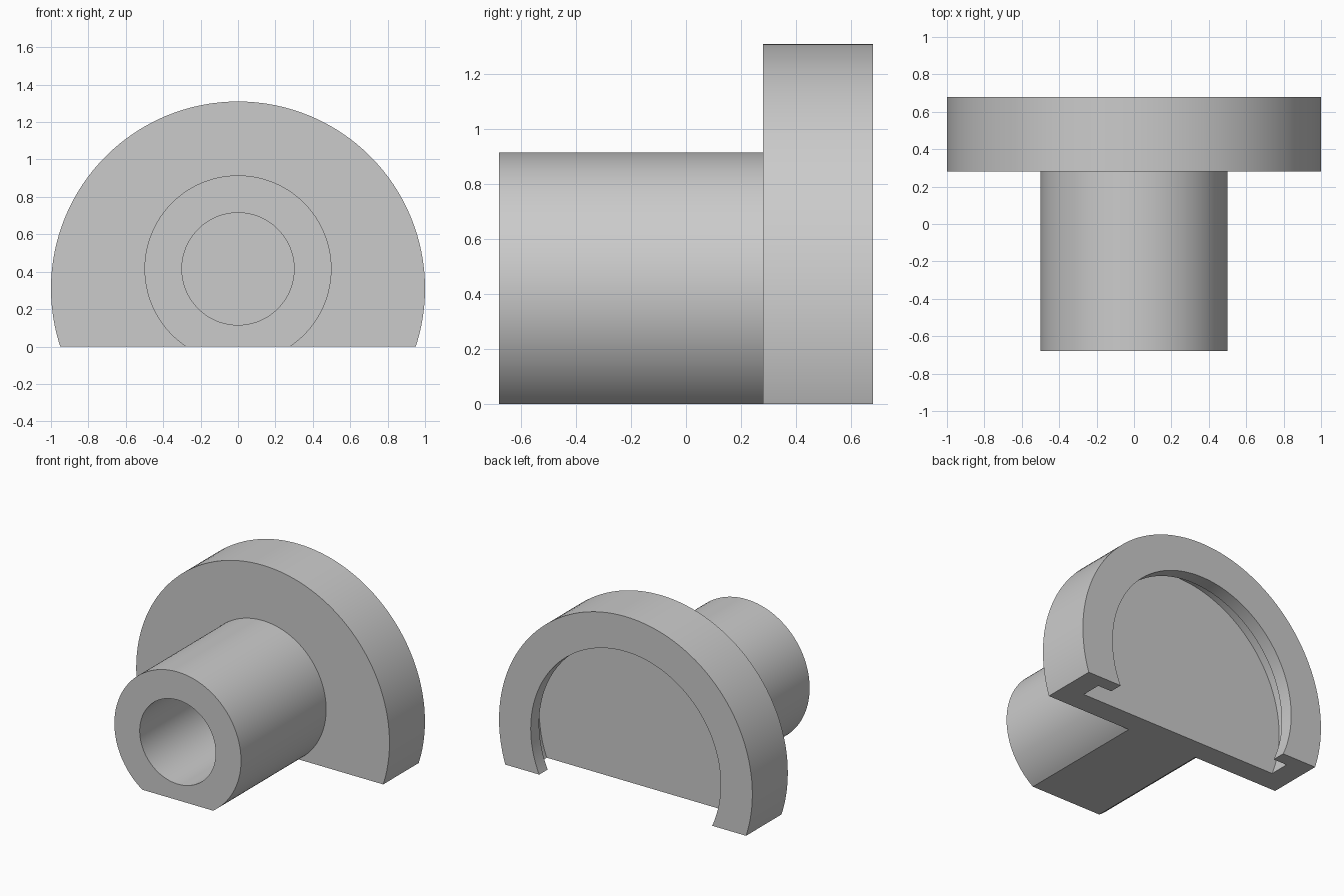
import bpy
import bmesh
from math import pi, radians
from mathutils import Vector

if "Cube" in bpy.data.objects:
    bpy.data.objects.remove(bpy.data.objects["Cube"])

grey = bpy.data.materials.new("plain grey")
grey.use_nodes = True
colour = (0.6, 0.6, 0.6, 1)
grey.diffuse_color = colour
grey.node_tree.nodes["Principled BSDF"].inputs["Base Color"].default_value = colour


def cut_lathe(name, profile, axis_z):
    """Revolve (radius, y) points about a y-wise axis and trim flat at z = 0."""
    bm = bmesh.new()
    verts = [bm.verts.new((0, y, axis_z + r)) for r, y in profile]
    edges = [bm.edges.new(pair) for pair in zip(verts, verts[1:])]
    bmesh.ops.spin(bm, geom=verts + edges, cent=(0, 0, axis_z), axis=(0, 1, 0),
                   dvec=Vector(), angle=2 * pi, steps=128)
    bmesh.ops.remove_doubles(bm, verts=bm.verts, dist=1e-4)
    # Remove everything below the ground plane and close the section
    bmesh.ops.bisect_plane(bm, geom=bm.verts[:] + bm.edges[:] + bm.faces[:],
                           plane_co=(0, 0, 0), plane_no=(0, 0, 1), clear_inner=True)
    rim = [e for e in bm.edges if e.is_boundary]
    bmesh.ops.holes_fill(bm, edges=rim, sides=0)
    bmesh.ops.recalc_face_normals(bm, faces=bm.faces)
    mesh = bpy.data.meshes.new(name)
    bm.to_mesh(mesh)
    bm.free()
    mesh.materials.append(grey)
    obj = bpy.data.objects.new(name, mesh)
    bpy.context.collection.objects.link(obj)
    bpy.ops.object.select_all(action='DESELECT')
    obj.select_set(True)
    bpy.context.view_layer.objects.active = obj
    bpy.ops.object.shade_smooth_by_angle(angle=radians(30))
    return obj


# Flange: front plate, undercut groove and retaining lip at the back
cut_lathe("flange", [(0, 0.28), (1, 0.28), (1, 0.68), (0.75, 0.68),
                     (0.75, 0.585), (0.85, 0.585), (0.85, 0.44), (0, 0.44)], 0.31)

# Hollow shank, set slightly into the flange, with a blind bore
cut_lathe("shank", [(0, 0.28), (0.3, 0.28), (0.3, -0.68), (0.5, -0.68),
                    (0.5, 0.3), (0, 0.3)], 0.415)
